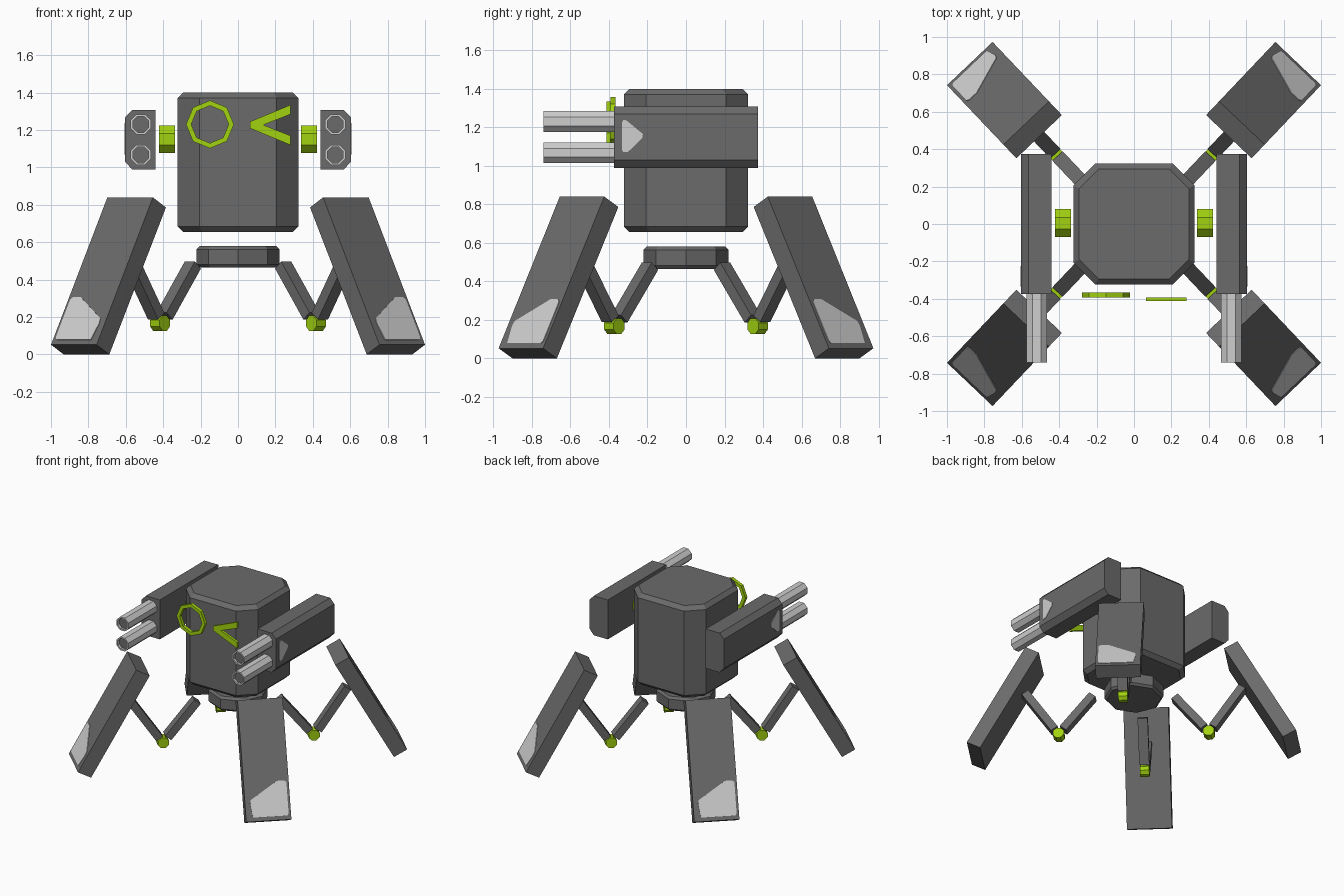
import bpy, bmesh
from math import pi, cos, sin
from mathutils import Vector

if "Cube" in bpy.data.objects:
    bpy.data.objects.remove(bpy.data.objects["Cube"])


def material(name, rgb):
    m = bpy.data.materials.new(name)
    m.diffuse_color = (*rgb, 1)
    m.use_nodes = True
    m.node_tree.nodes["Principled BSDF"].inputs["Base Color"].default_value = m.diffuse_color
    return m


GREY = material("dark grey", (0.145, 0.145, 0.145))
LIGHT = material("light grey", (0.62, 0.62, 0.62))
GREEN = material("lime green", (0.36, 0.65, 0.005))


def finish(name, bm, *mats):
    bmesh.ops.recalc_face_normals(bm, faces=bm.faces)
    me = bpy.data.meshes.new(name)
    bm.to_mesh(me)
    bm.free()
    for m in mats:
        me.materials.append(m)
    ob = bpy.data.objects.new(name, me)
    bpy.context.collection.objects.link(ob)
    return ob


def loft(name, rings, mat):
    """Solid skinned through rings of equal point count."""
    bm = bmesh.new()
    vs = [[bm.verts.new(p) for p in r] for r in rings]
    n = len(vs[0])
    for a, b in zip(vs, vs[1:]):
        for i in range(n):
            j = (i + 1) % n
            bm.faces.new((a[i], a[j], b[j], b[i]))
    bm.faces.new(vs[0])
    bm.faces.new(vs[-1])
    return finish(name, bm, mat)


def prism(name, pts, vec, mat):
    """Polygon pushed along a vector."""
    pts = [Vector(p) for p in pts]
    return loft(name, [pts, [p + Vector(vec) for p in pts]], mat)


def circle(r, n=8, turn=0.0):
    return [(r * cos(2 * pi * (i + turn) / n), r * sin(2 * pi * (i + turn) / n)) for i in range(n)]


def cut_square(h, c):
    """Square of half size h with corners cut at c."""
    return [(h, -c), (h, c), (c, h), (-c, h), (-h, c), (-h, -c), (-c, -h), (c, -h)]


# Body and hub beneath it
loft("body", [[(x, y, z) for x, y in cut_square(h, c)] for h, c, z in
              [(0.293, 0.19, 0.655), (0.323, 0.207, 0.685),
               (0.323, 0.207, 1.37), (0.293, 0.19, 1.4)]], GREY)
loft("hub", [[(x, y, z) for x, y in circle(r)] for r, z in
             [(0.205, 0.465), (0.222, 0.482), (0.222, 0.562), (0.205, 0.58)]], GREY)

# Ring eye
bm = bmesh.new()
loops = [[bm.verts.new((-0.15 + x, y, 1.23 + z)) for x, z in circle(r)]
         for r, y in [(0.128, -0.365), (0.128, -0.392), (0.1, -0.392), (0.1, -0.365)]]
for k in range(4):
    a, b = loops[k], loops[(k + 1) % 4]
    for i in range(8):
        j = (i + 1) % 8
        bm.faces.new((a[i], a[j], b[j], b[i]))
finish("ring_eye", bm, GREEN)

# Winking eye: two bars meeting at a point
for s, side in ((1, "upper"), (-1, "lower")):
    bar = [(0.065, 0), (0.065, 0.018), (0.28, 0.107), (0.28, 0.057), (0.135, 0)]
    prism(side + "_wink_bar", [(x, -0.392, 1.227 + s * z) for x, z in bar], (0, -0.02, 0), GREEN)

# Weapon pods, shoulder joints and barrels
for s, side in ((1, "right"), (-1, "left")):
    pod = [(0.44, 0.988), (0.565, 0.988), (0.603, 1.03), (0.603, 1.268), (0.565, 1.308), (0.44, 1.308)]
    prism(side + "_pod", [(s * x, -0.375, z) for x, z in pod], (0, 0.75, 0), GREY)
    prism(side + "_shoulder", [(s * 0.337, 0.005 + y, 1.15 + z) for y, z in circle(0.08, 8, 0.5)],
          (s * 0.085, 0, 0), GREEN)
    patch = [(-0.333, 1.225), (-0.325, 1.238), (-0.31, 1.236), (-0.224, 1.165),
             (-0.226, 1.145), (-0.3, 1.073), (-0.325, 1.07), (-0.333, 1.083)]
    prism(side + "_pod_patch", [(s * 0.6, y, z) for y, z in patch], (s * 0.006, 0, 0), LIGHT)
    for z0, level in ((1.23, "upper"), (1.067, "lower")):
        bm = bmesh.new()
        rings = [[bm.verts.new((s * 0.52 + x, y, z0 + z)) for x, z in circle(r, 8, 0.5)]
                 for r, y in [(0.058, -0.37), (0.058, -0.74), (0.046, -0.74), (0.046, -0.72)]]
        for a, b in zip(rings, rings[1:]):
            for i in range(8):
                j = (i + 1) % 8
                bm.faces.new((a[i], a[j], b[j], b[i]))
        bm.faces.new(rings[0])
        bm.faces.new(rings[-1]).material_index = 1  # dark bore
        finish(f"{side}_{level}_barrel", bm, LIGHT, GREY)


def strut(a, b, t):
    """Rectangle of thickness t around the line a-b, in (r, z)."""
    a, b = Vector(a), Vector(b)
    d = (b - a).normalized() * t / 2
    n = Vector((-d.y, d.x))
    return [a + n, a - n, b - n, b + n]


def leg(sx, sy, tag):
    # local frame: r outward from the knee, u sideways, z up
    def P(r, u, z):
        return Vector((sx * (0.417 + 0.688 * r + 0.725 * u),
                       sy * (0.372 + 0.725 * r - 0.688 * u), z))

    def slab(name, prof, w, mat):
        loft(f"{tag}_{name}", [[P(r, u, z) for r, z in prof] for u in (-w / 2, w / 2)], mat)

    A, C = Vector((0.232, 0.84)), Vector((0.67, 0.052))
    slab("shin", [A, C, (0.571, 0), (0.131, 0.786)], 0.336, GREY)
    slab("inner_strut", strut((-0.035, 0.205), (-0.255, 0.478), 0.06), 0.075, GREY)
    slab("outer_strut", strut((0.03, 0.205), (0.25, 0.53), 0.06), 0.075, GREY)
    slab("knee", [(x, 0.167 + z) for x, z in circle(0.044, 8, 0.5)], 0.07, GREEN)
    # painted patch low on the outer face of the shin
    up = (A - C).normalized()
    out = Vector((up.y, -up.x))
    patch = [(0.14, 0.03), (0.15, 0.045), (0.15, 0.275), (0.135, 0.29),
             (0.08, 0.29), (-0.125, 0.16), (-0.13, 0.13), (-0.115, 0.03)]
    rings = []
    for h in (-0.002, 0.004):
        pts = [(u, C + up * v + out * h) for u, v in patch]
        rings.append([P(p.x, u, p.y) for u, p in pts])
    loft(f"{tag}_shin_patch", rings, LIGHT)


# Four mirrored legs
for sx, a in ((1, "right"), (-1, "left")):
    for sy, b in ((1, "back"), (-1, "front")):
        leg(sx, sy, f"{b}_{a}")
